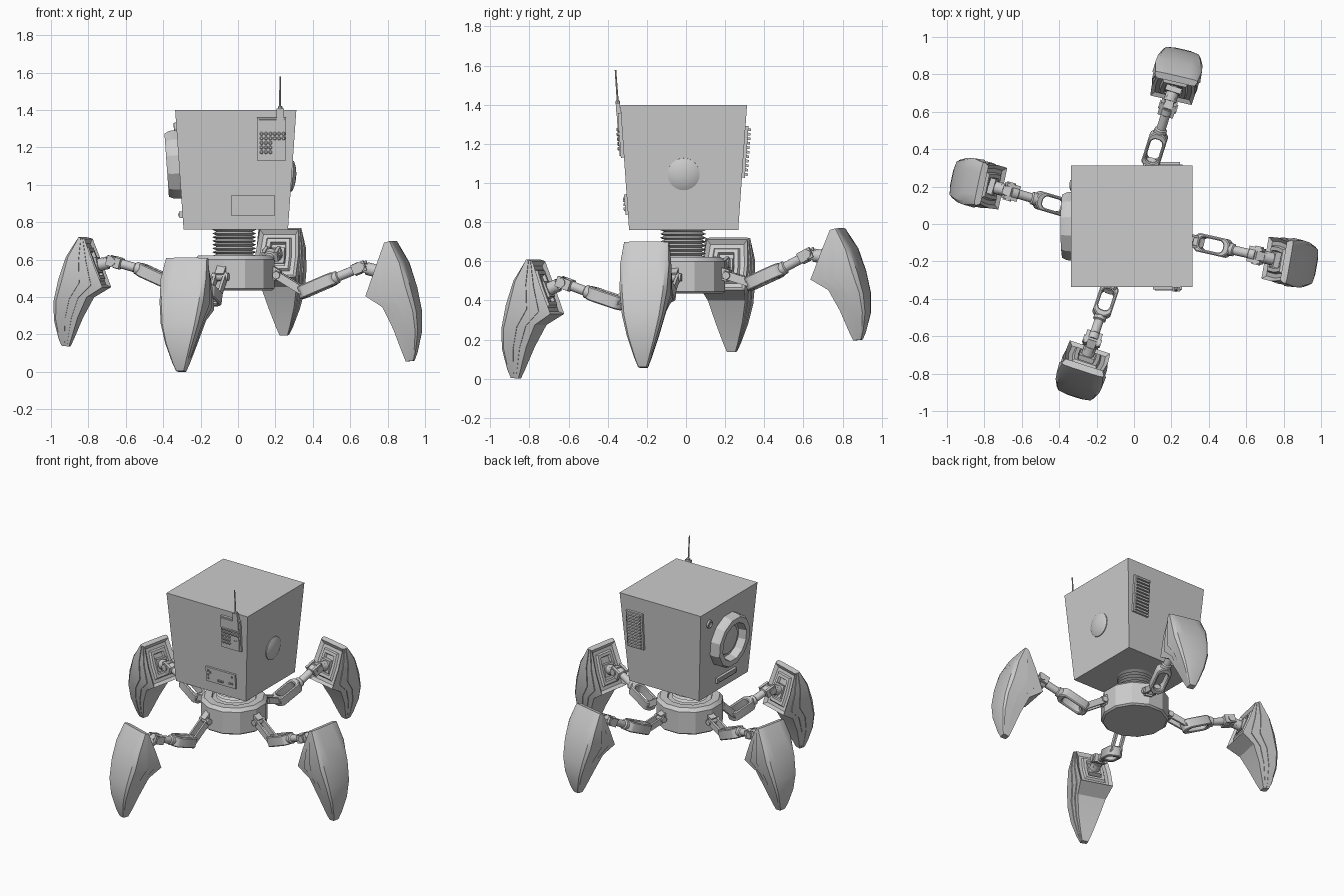
import bpy, bmesh
from math import radians, cos, sin, pi
from mathutils import Matrix, Vector

if "Cube" in bpy.data.objects:
    bpy.data.objects.remove(bpy.data.objects["Cube"])

T = Matrix.Translation
I4 = Matrix.Identity(4)


def finish(name, bm):
    bmesh.ops.recalc_face_normals(bm, faces=bm.faces[:])
    me = bpy.data.meshes.new(name)
    bm.to_mesh(me)
    bm.free()
    ob = bpy.data.objects.new(name, me)
    bpy.context.collection.objects.link(ob)
    return ob


def box(bm, c, s, M=I4):
    bmesh.ops.create_cube(bm, size=1, matrix=M @ T(c) @ Matrix.Diagonal((*s, 1)))


def loft(bm, rings):
    """Skin a list of closed point rings and cap both ends."""
    vs = [[bm.verts.new(p) for p in r] for r in rings]
    n = len(vs[0])
    for a, b in zip(vs, vs[1:]):
        for i in range(n):
            j = (i + 1) % n
            bm.faces.new((a[i], a[j], b[j], b[i]))
    bm.faces.new(vs[0][::-1])
    bm.faces.new(vs[-1])
    return vs


def lathe(bm, prof, n, M=I4, phase=0.0):
    loft(bm, [[M @ Vector((r * cos(2 * pi * i / n + phase), r * sin(2 * pi * i / n + phase), z))
               for i in range(n)] for r, z in prof])


def loop_link(bm, x0, x1, w, t, h, M):
    """Elongated chain link with chamfered corners and an open slot."""
    def ring(a, b, k, c, z):
        pts = [(a + c, -k), (b - c, -k), (b, -k + c), (b, k - c),
               (b - c, k), (a + c, k), (a, k - c), (a, -k + c)]
        return [bm.verts.new(M @ Vector((x, y, z))) for x, y in pts]
    rs = [ring(x0, x1, w, w * .55, -h), ring(x0, x1, w, w * .55, h),
          ring(x0 + 2 * t, x1 - 2 * t, w - t, (w - t) * .5, h),
          ring(x0 + 2 * t, x1 - 2 * t, w - t, (w - t) * .5, -h)]
    for k in range(4):
        a, b = rs[k], rs[(k + 1) % 4]
        for i in range(8):
            j = (i + 1) % 8
            bm.faces.new((a[i], a[j], b[j], b[i]))


# head: box tapering downward
HC = Vector((-.012, -.012, 0))
bm = bmesh.new()
loft(bm, [[HC + Vector((x * k, y * k, z)) for x, y in ((-1, -1), (1, -1), (1, 1), (-1, 1))]
          for k, z in ((.279, .76), (.324, 1.40))])
finish("head_box", bm)


def face(deg):
    """Frame on a head side: x across, y up the slope, z outward."""
    a = radians(deg)
    n = Vector((cos(a), sin(a), 0))
    u = Vector((-sin(a), cos(a), 0))
    v = (n * .0703 + Vector((0, 0, 1))).normalized()
    M = Matrix((u, v, u.cross(v))).transposed().to_4x4()
    return T(HC + n * .3015 + Vector((0, 0, 1.08))) @ M


RX = Matrix.Rotation(-pi / 2, 4, 'X')
F, R, B, L = face(-90), face(0), face(90), face(180)

# radio unit with speaker dots and antenna
bm = bmesh.new()
box(bm, (.192, .165, .006), (.155, .23, .02), F)
box(bm, (.192, .165, .016), (.135, .21, .012), F)
finish("radio_unit", bm)
bm = bmesh.new()
for r in range(5):
    for c in range(6):
        if r < 2 or c < 3:
            lathe(bm, [(.010, .015), (.010, .026), (.006, .029)], 10, F @ T((.138 + c * .0235, .195 - r * .0245, 0)))
for c in range(2):
    box(bm, (.222 + c * .022, .125, .022), (.012, .006, .008), F)
finish("speaker_dots", bm)
bm = bmesh.new()
box(bm, (.237, .30, .012), (.04, .06, .022), F)
lathe(bm, [(.012, 0), (.012, .015), (.005, .02), (.004, .175)], 8, F @ T((.237, .325, .012)) @ RX)
finish("antenna", bm)

# lower control panel
bm = bmesh.new()
box(bm, (.092, -.19, .004), (.235, .105, .018), F)
for x, y in ((-.005, .03), (-.005, 0), (-.005, -.025), (.012, .02), (.185, .03), (.185, -.02), (.165, -.02)):
    box(bm, (x, -.19 + y, .015), (.009, .012, .01), F)
for i in range(4):
    box(bm, (.075 + i * .012, -.215, .015), (.008, .014, .01), F)
finish("control_panel", bm)

# side dome, back vent, eye ring, knob and slot
bm = bmesh.new()
lathe(bm, [(.082, -.005), (.082, .006), (.07, .012), (.045, .02), (.015, .024)], 24, R @ T((0, -.035, 0)))
finish("side_dome", bm)
bm = bmesh.new()
box(bm, (-.205, .08, .005), (.13, .265, .02), B)
for i in range(11):
    box(bm, (-.205, -.035 + i * .023, .021), (.105, .013, .016),
        B)
finish("back_vent", bm)
bm = bmesh.new()
lathe(bm, [(.19, -.005), (.188, .04), (.175, .066), (.135, .066), (.122, .012)], 12, L @ T((0, .03, 0)), pi / 12)
lathe(bm, [(.115, 0), (.10, .018), (.05, .024)], 24, L @ T((0, .03, 0)))
finish("eye_ring", bm)
bm = bmesh.new()
lathe(bm, [(.028, -.003), (.028, .012), (.018, .014), (.015, .006)], 16, L @ T((-.22, .225, 0)))
box(bm, (.01, -.24, .006), (.22, .036, .022), L)
box(bm, (.01, -.24, .018), (.19, .016, .01), L)
finish("side_knob_and_slot", bm)

# bellows neck and hub
HUB = Vector((-.02, -.015, 0))
bm = bmesh.new()
prof = []
for i in range(8):
    prof += [(.095, .61 + i * .02), (.118, .62 + i * .02)]
lathe(bm, prof, 24, T(HUB))
finish("neck_bellows", bm)
bm = bmesh.new()
lathe(bm, [(.21, .435), (.222, .445), (.222, .60), (.20, .622), (.15, .622), (.145, .61)], 12, T(HUB), radians(-15))
finish("hub", bm)


def frame(a, b, side):
    x = (b - a).normalized()
    return T(a) @ Matrix((x, side, x.cross(side))).transposed().to_4x4(), (b - a).length


RY = Matrix.Rotation(pi / 2, 4, 'Y')   # lathe axis onto +x
RS = Matrix.Rotation(pi / 2, 4, 'X')   # lathe axis onto -y

# claw stations: outer (u, z), inner (u, z), half width
CLAW = [(.08, .155, .045, .145, .118), (.15, .04, -.005, 0, .131), (.195, -.09, -.055, -.14, .126),
        (.222, -.22, .035, -.20, .108), (.225, -.33, .09, -.32, .079), (.205, -.44, .13, -.44, .042),
        (.19, -.485, .148, -.49, .024)]


def claw(name, M):
    def ring(s, pts):
        o, i = Vector((s[0], 0, s[1])), Vector((s[2], 0, s[3]))
        half = [(o.lerp(i, f), w * s[4]) for f, w in pts]
        return [M @ (p + Vector((0, w, 0))) for p, w in half] + \
               [M @ (p - Vector((0, w, 0))) for p, w in half[::-1]]
    # outer shell
    bm = bmesh.new()
    loft(bm, [ring(s, ((0, .5), (.03, .84), (.12, .97), (.5, 1))) for s in CLAW])
    finish(name + "_shell", bm)
    # stepped inner body with a recessed socket
    bm = bmesh.new()
    vs = loft(bm, [ring(s, ((.3, .95), (.75, .95), (.75, .9), (1, .9))) for s in CLAW])
    bmesh.ops.recalc_face_normals(bm, faces=bm.faces[:])
    sock = [f for f in bm.faces if len(f.verts) == 4 and
            any(all(v in f.verts for v in (vs[k][3], vs[k][4], vs[k + 1][3], vs[k + 1][4])) for k in (0, 1))]
    for th, d in ((.02, -.018), (.022, 0), (.008, .014), (.02, 0), (.006, -.016)):
        bmesh.ops.inset_region(bm, faces=sock, thickness=th, depth=d, use_even_offset=True)
    finish(name + "_body", bm)


# name, claw centre x/y/z, claw yaw, height scale, joint heights
LEGS = [("right", (.755, -.19, .545), -10, 1.0, (.43, .50, .56)),
        ("back", (.21, .715, .631), 77, .89, (.49, .56, .635)),
        ("left", (-.755, .20, .58), 168, .907, (.48, .55, .59)),
        ("front", (-.252, -.71, .4635), 252, .946, (.39, .44, .49))]
for name, p, yaw, sc, zs in LEGS:
    P = Vector(p)
    claw(name + "_claw", T(P) @ Matrix.Rotation(radians(yaw), 4, 'Z') @ Matrix.Diagonal((1, 1, sc, 1)))
    d = P - HUB
    d.z = 0
    dist = d.length
    d.normalize()
    side = Vector((-d.y, d.x, 0))
    A = HUB + d * .2 + Vector((0, 0, .54))
    J = [HUB + d * dist * f + Vector((0, 0, z)) for f, z in zip((.48, .69, .88), zs)]
    # hub bracket and first link
    bm = bmesh.new()
    M, n = frame(A, J[0], side)
    box(bm, (.015, 0, 0), (.07, .05, .06), M)
    lathe(bm, [(.02, -.045), (.02, .045)], 12, M @ T((.045, 0, 0)) @ RS)
    loop_link(bm, .015, n + .015, .034, .014, .021, M)
    finish(name + "_upper_link", bm)
    # wide open link
    bm = bmesh.new()
    M, n = frame(J[0], J[1], side)
    loop_link(bm, -.03, n + .005, .05, .018, .035, M)
    bmesh.ops.bevel(bm, geom=bm.edges[:], offset=.006, segments=1, affect='EDGES')
    lathe(bm, [(.018, -.04), (.018, .04)], 12, M @ RS)
    finish(name + "_middle_link", bm)
    # rod and knuckle
    bm = bmesh.new()
    M, n = frame(J[1], J[2], side)
    lathe(bm, [(.034, -.015), (.034, .02), (.025, .026), (.025, n - .05), (.033, n - .045), (.033, n - .01)],
          16, M @ RY)
    for y in (-.034, .034):
        box(bm, (n - .01, y, 0), (.075, .018, .055), M)
    lathe(bm, [(.024, -.05), (.024, .05)], 12, M @ T((n, 0, 0)) @ RS)
    finish(name + "_rod", bm)
    # ankle stem into the claw socket
    bm = bmesh.new()
    M, n = frame(J[2], P + Vector((0, 0, -.01)), side)
    box(bm, (.02, 0, 0), (.07, .046, .05), M)
    lathe(bm, [(.034, .03), (.034, n + .03)], 16, M @ RY)
    box(bm, (n, 0, 0), (.03, .085, .085), M)
    finish(name + "_ankle", bm)

for ob in bpy.context.collection.objects:
    ob.select_set(True)
    bpy.context.view_layer.objects.active = ob
bpy.ops.object.shade_smooth_by_angle(angle=radians(26))
